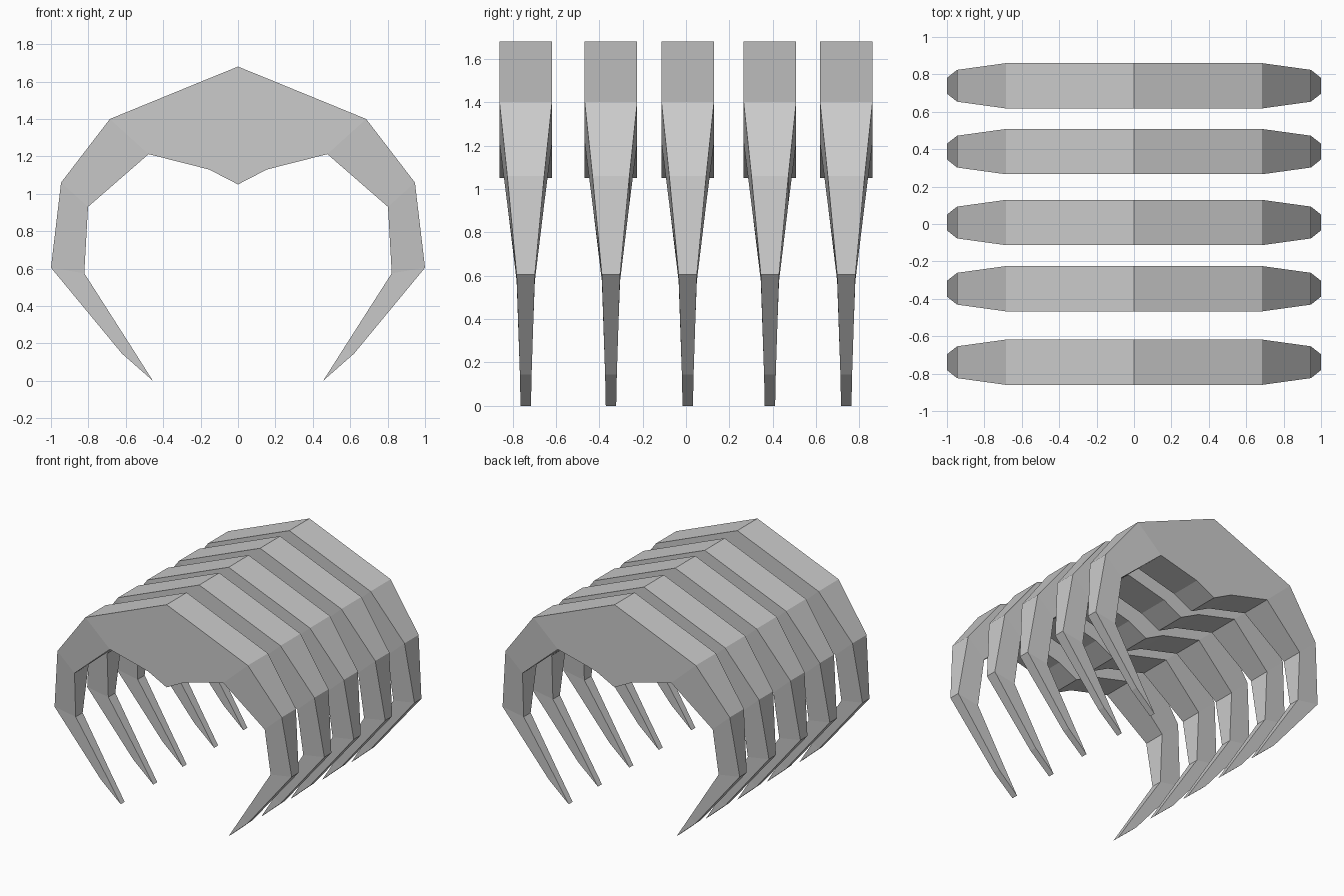
import bpy
import bmesh

cube = bpy.data.objects.get("Cube")
if cube:
    bpy.data.objects.remove(cube)

# Single bone-grey colour
grey = bpy.data.materials.new("plain grey")
grey.use_nodes = True
colour = (0.6, 0.6, 0.6, 1)
grey.diffuse_color = colour
grey.node_tree.nodes["Principled BSDF"].inputs["Base Color"].default_value = colour

# Rib stations from crown to foot: outer (x, z), inner (x, z), half thickness
STATIONS = [
    ((0, 1.68), (0, 1.05), 0.121),
    ((0.155, 1.617), (0.155, 1.13), 0.121),
    ((0.685, 1.40), (0.478, 1.212), 0.121),
    ((0.946, 1.06), (0.802, 0.93), 0.085),
    ((1.0, 0.605), (0.822, 0.575), 0.042),
    ((0.62, 0.145), (0.568, 0.178), 0.027),
]
TIP, TIP_HALF = (0.455, 0), 0.024


def make_rib(name, y):
    bm = bmesh.new()
    rings = []
    for outer, inner, h in STATIONS:
        rings.append([bm.verts.new((p[0], s * h, p[1]))
                      for p, s in ((outer, -1), (outer, 1), (inner, 1), (inner, -1))])
    # Four-sided tube between neighbouring stations
    for a, b in zip(rings, rings[1:]):
        for i in range(4):
            j = (i + 1) % 4
            bm.faces.new((a[i], a[j], b[j], b[i]))
    # Wedge foot closing to a short edge
    front, back = (bm.verts.new((TIP[0], s * TIP_HALF, TIP[1])) for s in (-1, 1))
    of, ob, ib, inf = rings[-1]
    for face in ((of, ob, back, front), (ib, inf, front, back),
                 (ob, ib, back), (inf, of, front)):
        bm.faces.new(face)
    bmesh.ops.recalc_face_normals(bm, faces=bm.faces)
    mesh = bpy.data.meshes.new(name)
    bm.to_mesh(mesh)
    bm.free()
    mesh.materials.append(grey)
    rib = bpy.data.objects.new(name, mesh)
    rib.location.y = y
    bpy.context.collection.objects.link(rib)
    # Other half of the arch
    mirror = rib.modifiers.new("Mirror", 'MIRROR')
    mirror.use_clip = True


# Row of five ribs from front to back
for number, y in enumerate((-0.739, -0.346, 0.008, 0.387, 0.739), 1):
    make_rib(f"rib_{number}", y)
